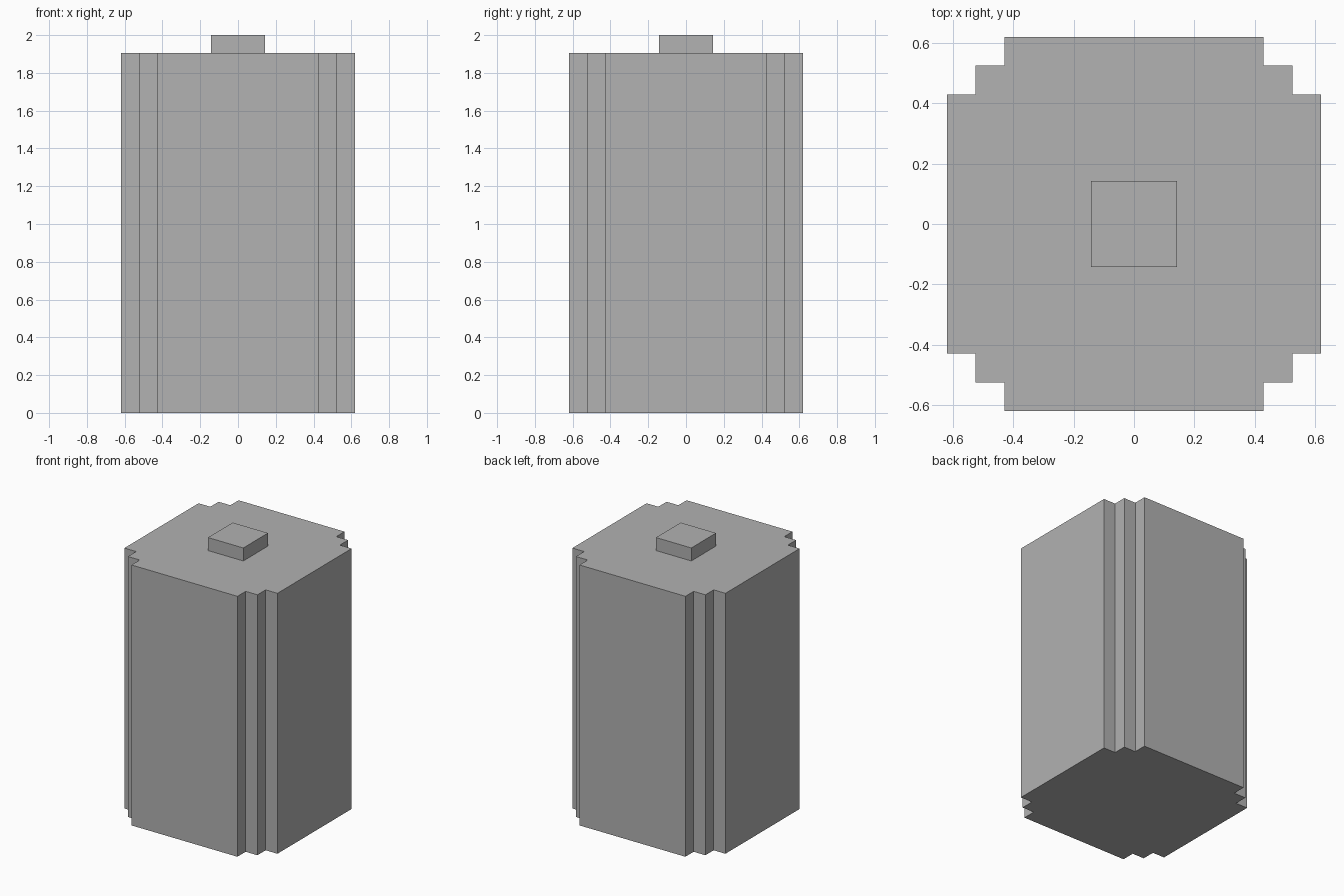
import bpy
import bmesh

cube = bpy.data.objects.get("Cube")
if cube:
    bpy.data.objects.remove(cube, do_unlink=True)

UNIT = 2 / 21  # the whole model sits on a grid 21 steps high

grey = bpy.data.materials.new("plain grey")
grey.use_nodes = True
COLOUR = (0.445, 0.445, 0.445, 1)
grey.diffuse_color = COLOUR
grey.node_tree.nodes["Principled BSDF"].inputs["Base Color"].default_value = COLOUR


def prism(name, outline, bottom, top):
    """Extrude a flat outline, given in grid steps, between two heights."""
    bm = bmesh.new()
    face = bm.faces.new([bm.verts.new((x * UNIT, y * UNIT, bottom * UNIT)) for x, y in outline])
    result = bmesh.ops.extrude_face_region(bm, geom=[face])
    raised = [v for v in result["geom"] if isinstance(v, bmesh.types.BMVert)]
    bmesh.ops.translate(bm, verts=raised, vec=(0, 0, (top - bottom) * UNIT))
    bmesh.ops.recalc_face_normals(bm, faces=bm.faces)
    mesh = bpy.data.meshes.new(name)
    bm.to_mesh(mesh)
    bm.free()
    mesh.materials.append(grey)
    obj = bpy.data.objects.new(name, mesh)
    bpy.context.collection.objects.link(obj)
    return obj


def four_corners(corner):
    """Repeat one corner's points around the four quarters."""
    outline = []
    for _ in range(4):
        outline += corner
        corner = [(-y, x) for x, y in corner]
    return outline


# Body with stepped vertical corners
prism("body", four_corners([(6.5, 4.5), (5.5, 4.5), (5.5, 5.5), (4.5, 5.5), (4.5, 6.5)]), 0, 20)

# Square button on the top
prism("top_button", four_corners([(1.5, 1.5)]), 20, 21)
